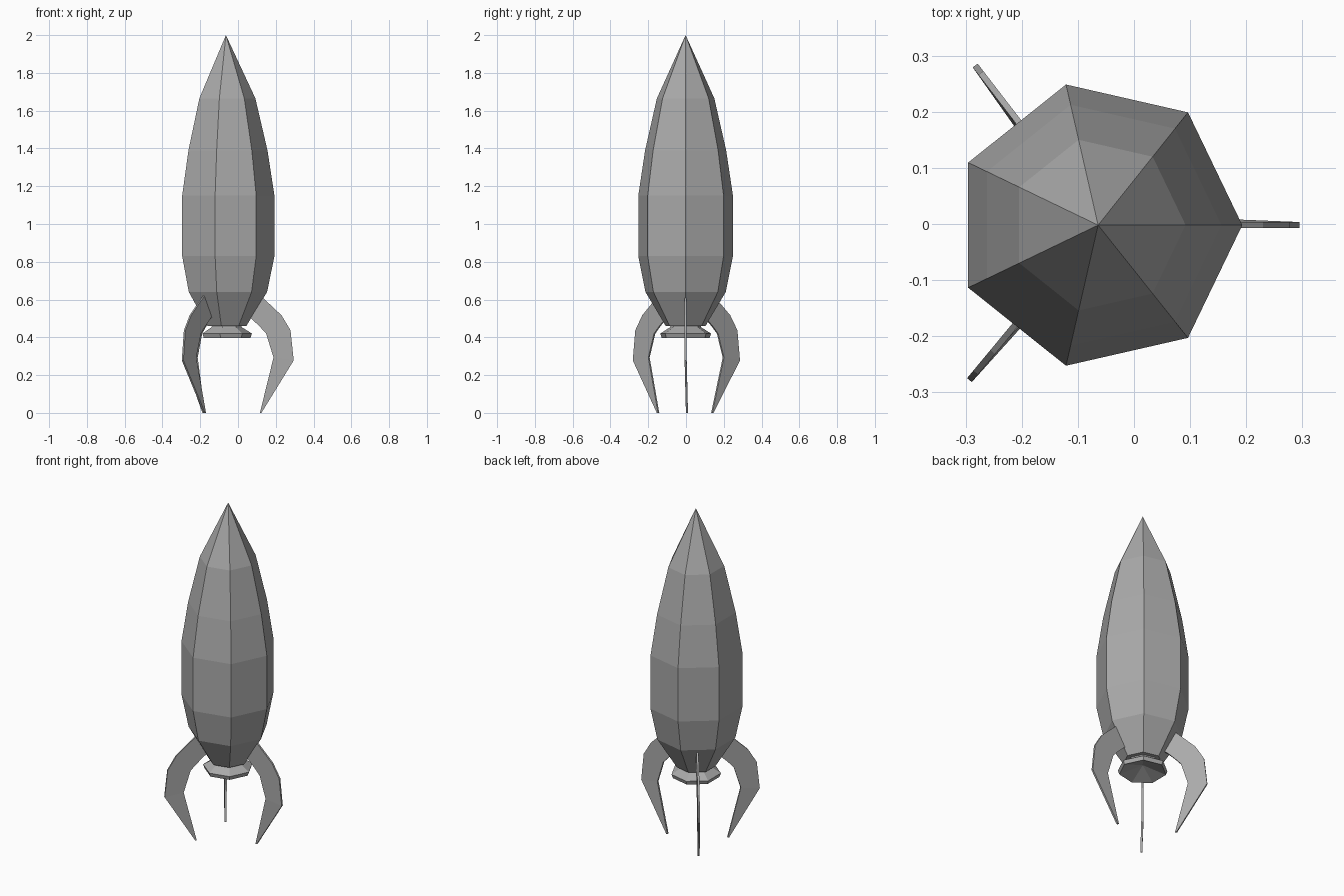
import bpy
import bmesh
from math import cos, sin, pi, radians
from mathutils import Vector

cube = bpy.data.objects.get("Cube")
if cube:
    bpy.data.objects.remove(cube, do_unlink=True)

AXIS = Vector((-0.064, -0.002, 0))
SIDES = 7

grey = bpy.data.materials.new("plain grey")
grey.use_nodes = True
grey.diffuse_color = (0.4, 0.4, 0.4, 1)
grey.node_tree.nodes["Principled BSDF"].inputs["Base Color"].default_value = (0.4, 0.4, 0.4, 1)


def finish(name, bm):
    bmesh.ops.recalc_face_normals(bm, faces=bm.faces)
    mesh = bpy.data.meshes.new(name)
    bm.to_mesh(mesh)
    bm.free()
    mesh.materials.append(grey)
    obj = bpy.data.objects.new(name, mesh)
    obj.location = AXIS
    bpy.context.collection.objects.link(obj)
    return obj


def lathe(name, profile):
    """Turn a (radius, height) profile into a faceted solid; radius 0 is a point."""
    bm = bmesh.new()
    rings = []
    for r, z in profile:
        count = SIDES if r else 1
        rings.append([bm.verts.new((r * cos(2 * pi * i / SIDES), r * sin(2 * pi * i / SIDES), z))
                      for i in range(count)])
    for a, b in zip(rings, rings[1:]):
        for i in range(SIDES):
            j = (i + 1) % SIDES
            corners = [a[i % len(a)], a[j % len(a)], b[j % len(b)], b[i % len(b)]]
            bm.faces.new(list(dict.fromkeys(corners)))
    return finish(name, bm)


# Hull, from the flat base up to the pointed nose
lathe("hull", [(0, 0.46), (0.108, 0.46), (0.218, 0.64), (0.257, 0.83), (0.257, 1.15),
               (0.22, 1.39), (0.156, 1.665), (0, 2.0)])

# Flared exhaust nozzle with a hollow underside
lathe("nozzle", [(0, 0.465), (0.08, 0.465), (0.085, 0.453), (0.138, 0.42),
                 (0.13, 0.397), (0, 0.44)])

# Curved landing fins: outer and inner edge points (radius, height), tip last
OUTER = [(0.155, 0.645), (0.209, 0.597), (0.294, 0.517), (0.342, 0.437), (0.359, 0.278), (0.188, 0)]
INNER = [(0.085, 0.53), (0.134, 0.5), (0.179, 0.457), (0.213, 0.42), (0.252, 0.293), (0.18, 0)]
HALF = 0.0055
TIP_SHIFT = 0.007


def fin(name, angle):
    bm = bmesh.new()
    stations = []
    for k, (o, i) in enumerate(zip(OUTER, INNER)):
        shift = TIP_SHIFT if k == len(OUTER) - 1 else 0
        stations.append([bm.verts.new((r, shift + side, z))
                         for (r, z), side in ((o, HALF), (i, HALF), (i, -HALF), (o, -HALF))])
    for a, b in zip(stations, stations[1:]):
        for i in range(4):
            j = (i + 1) % 4
            bm.faces.new((a[i], a[j], b[j], b[i]))
    bm.faces.new(stations[0])
    bm.faces.new(stations[-1])
    obj = finish(name, bm)
    obj.rotation_euler.z = radians(angle)


for name, angle in (("left_fin", 0), ("back_right_fin", 127.6), ("front_right_fin", 230.3)):
    fin(name, angle)
